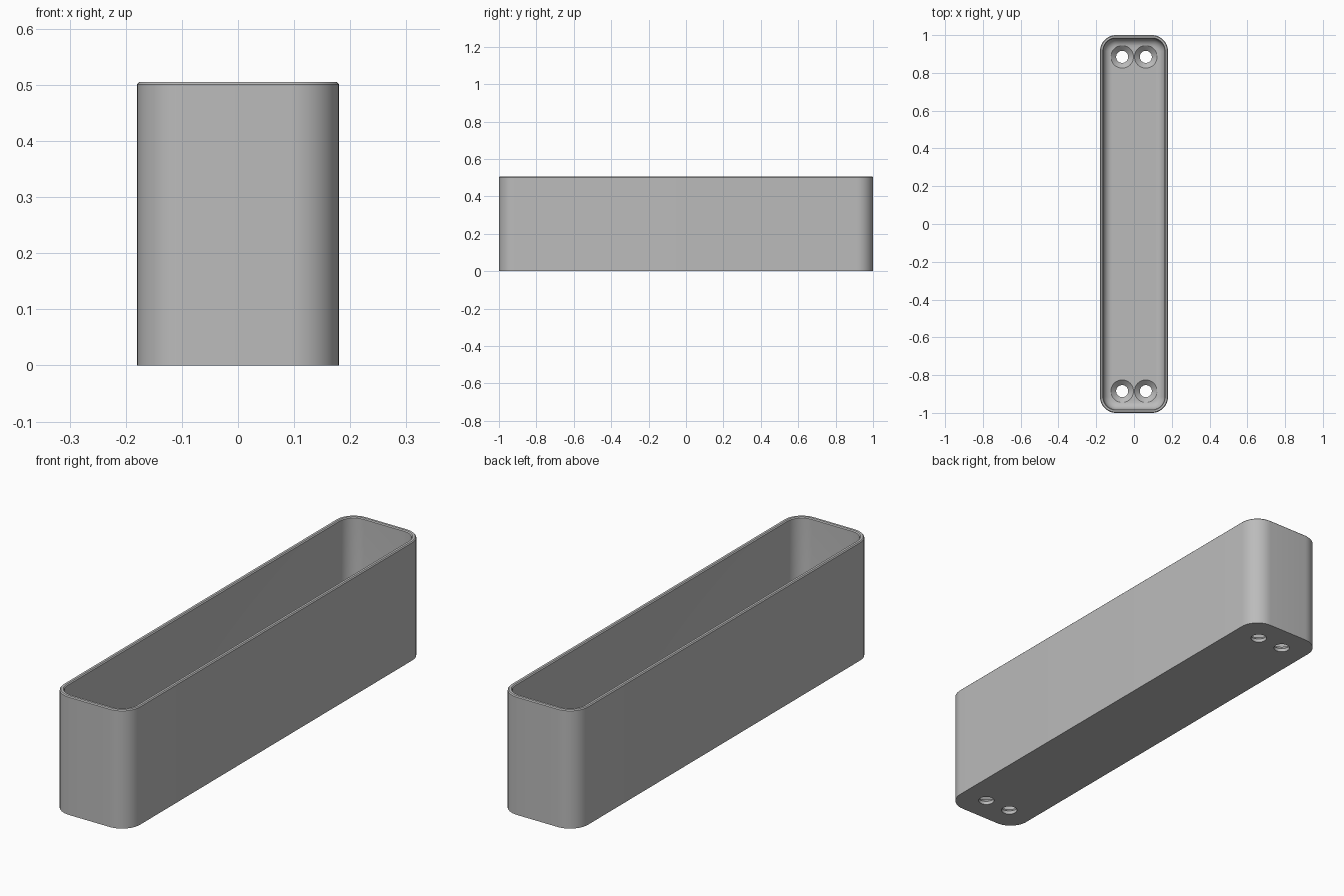
import bpy, bmesh
from math import sin, cos, pi, radians

cube = bpy.data.objects.get("Cube")
if cube:
    bpy.data.objects.remove(cube, do_unlink=True)

HX, HY, H = 0.18, 1.0, 0.505      # half width, half length, height
CORNER, WALL, FLOOR = 0.085, 0.018, 0.04
FILLET, CHAMFER = 0.045, 0.004
ARC = 12                          # segments per rounded corner

grey = bpy.data.materials.new("plain grey")
grey.use_nodes = True
colour = (0.5, 0.5, 0.5, 1)
grey.diffuse_color = colour
grey.node_tree.nodes["Principled BSDF"].inputs["Base Color"].default_value = colour


def rounded_ring(inset, z):
    """Rounded rectangle, pulled in from the outer outline."""
    r = CORNER - inset
    pts = []
    for k, (sx, sy) in enumerate([(1, 1), (-1, 1), (-1, -1), (1, -1)]):
        for i in range(ARC + 1):
            a = (k + i / ARC) * pi / 2
            pts.append((sx * (HX - CORNER) + r * cos(a),
                        sy * (HY - CORNER) + r * sin(a), z))
    return pts


def circle_ring(x, y, r, z, n=40):
    return [(x + r * cos(2 * pi * i / n), y + r * sin(2 * pi * i / n), z)
            for i in range(n)]


def loft(name, rings):
    """Skin a stack of rings and cap both ends."""
    bm = bmesh.new()
    loops = [[bm.verts.new(p) for p in ring] for ring in rings]
    n = len(loops[0])
    for a, b in zip(loops, loops[1:]):
        for i in range(n):
            j = (i + 1) % n
            bm.faces.new((a[i], a[j], b[j], b[i]))
    bm.faces.new(loops[0][::-1])
    bm.faces.new(loops[-1])
    bmesh.ops.recalc_face_normals(bm, faces=bm.faces)
    mesh = bpy.data.meshes.new(name)
    bm.to_mesh(mesh)
    bm.free()
    mesh.materials.append(grey)
    obj = bpy.data.objects.new(name, mesh)
    bpy.context.collection.objects.link(obj)
    return obj


# Open tray: outside wall, softened rim, inside wall, floor fillet
profile = [(0, 0), (0, H - CHAMFER), (CHAMFER, H),
           (WALL - CHAMFER, H), (WALL, H - CHAMFER)]
for i in range(9):
    a = i / 8 * pi / 2
    profile.append((WALL + FILLET * (1 - cos(a)), FLOOR + FILLET * (1 - sin(a))))
tray = loft("tray", [rounded_ring(d, z) for d, z in profile])

# Four screw holes with dished countersinks
hole_r, sink_r, depth = 0.032, 0.06, 0.025
for sx in (-1, 1):
    for sy in (-1, 1):
        x, y = sx * 0.0625, sy * 0.885
        steps = [(hole_r, -0.02)]
        for i in range(7):
            t = i / 6
            steps.append((hole_r + (sink_r - hole_r) * t, FLOOR - depth * (1 - t)))
        steps.append((sink_r, FLOOR + 0.02))
        cutter = loft("hole_cutter", [circle_ring(x, y, r, z) for r, z in steps])
        cutter.hide_render = True
        cut = tray.modifiers.new("screw hole", "BOOLEAN")
        cut.operation, cut.solver, cut.object = "DIFFERENCE", "EXACT", cutter
        bpy.context.view_layer.objects.active = tray
        bpy.ops.object.modifier_apply(modifier=cut.name)
        bpy.data.objects.remove(cutter, do_unlink=True)

# Smooth curves, crisp rim
bpy.ops.object.select_all(action="DESELECT")
tray.select_set(True)
bpy.context.view_layer.objects.active = tray
bpy.ops.object.shade_smooth_by_angle(angle=radians(30))
